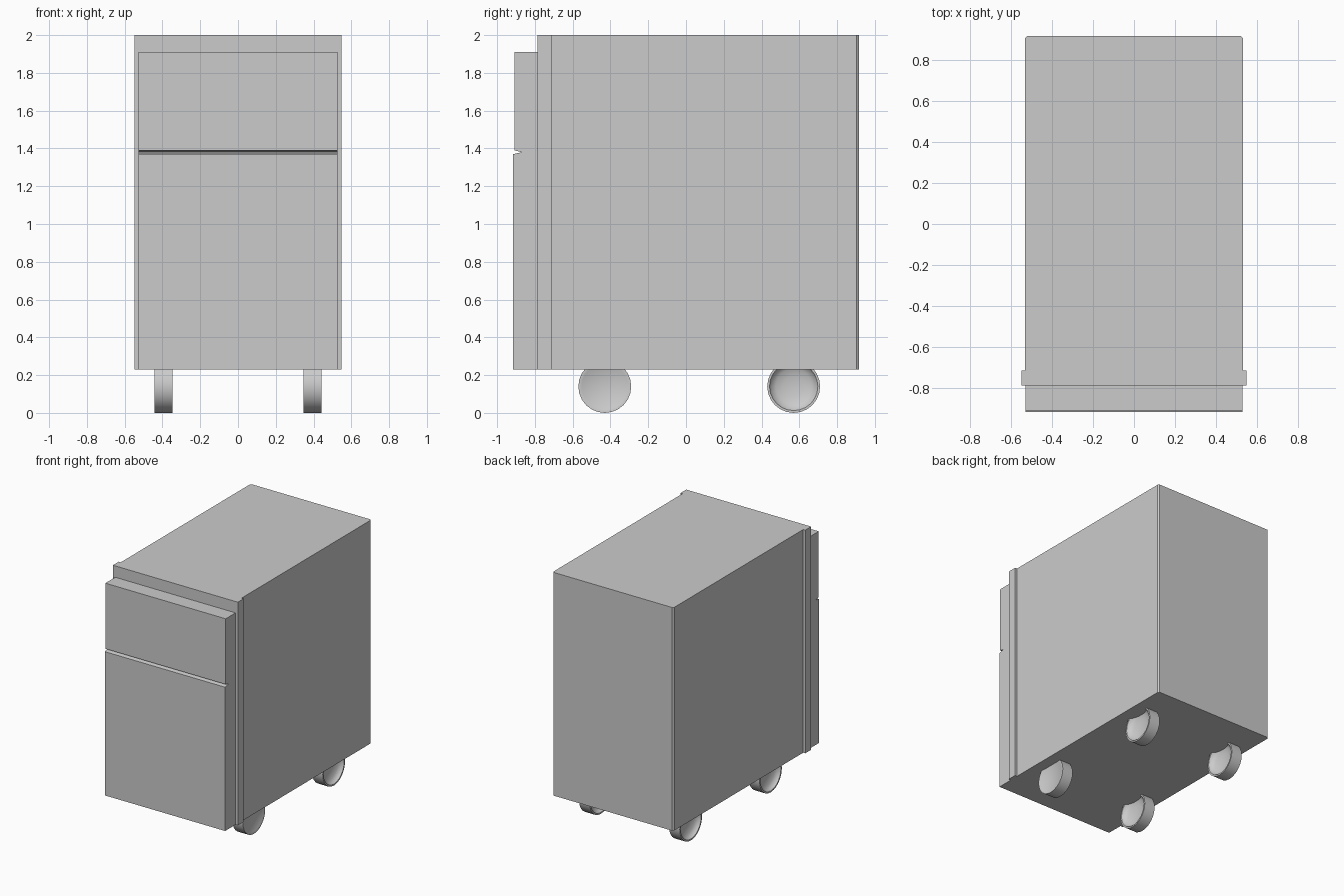
import bpy, bmesh, math

if "Cube" in bpy.data.objects:
    bpy.data.objects.remove(bpy.data.objects["Cube"])


def make_object(name, bm):
    bmesh.ops.recalc_face_normals(bm, faces=bm.faces)
    mesh = bpy.data.meshes.new(name)
    bm.to_mesh(mesh)
    bm.free()
    ob = bpy.data.objects.new(name, mesh)
    bpy.context.collection.objects.link(ob)
    return ob


def extrude(name, pts, direction):
    """Fill a closed outline and extrude it along a direction."""
    bm = bmesh.new()
    face = bm.faces.new([bm.verts.new(p) for p in pts])
    out = bmesh.ops.extrude_face_region(bm, geom=[face])
    verts = [v for v in out["geom"] if isinstance(v, bmesh.types.BMVert)]
    bmesh.ops.translate(bm, verts=verts, vec=direction)
    # extrusion keeps the starting face, so the solid is closed
    return make_object(name, bm)


def lathe_x(name, profile, center, sides=24):
    """Revolve (x, radius) points around the x axis."""
    bm = bmesh.new()
    rings = []
    for x, r in profile:
        if r == 0:
            rings.append([bm.verts.new((x, 0, 0))] * sides)
        else:
            rings.append([bm.verts.new((x, r * math.cos(2 * math.pi * i / sides),
                                        r * math.sin(2 * math.pi * i / sides)))
                          for i in range(sides)])
    for a, b in zip(rings, rings[1:]):
        for i in range(sides):
            j = (i + 1) % sides
            quad = list(dict.fromkeys((a[i], a[j], b[j], b[i])))
            bm.faces.new(quad)
    ob = make_object(name, bm)
    ob.location = center
    bpy.ops.object.select_all(action='DESELECT')
    bpy.context.view_layer.objects.active = ob
    ob.select_set(True)
    bpy.ops.object.shade_smooth_by_angle(angle=math.radians(40))
    return ob


BOTTOM, TOP = 0.23, 2.0

# cabinet shell: plan outline with wider front frame and chamfered rear corners
half = [(0.548, -0.785), (0.548, -0.712), (0.53, -0.712), (0.53, 0.903), (0.52, 0.915)]
plan = half + [(-x, y) for x, y in reversed(half)]
extrude("cabinet_body", [(x, y, BOTTOM) for x, y in plan], (0, 0, TOP - BOTTOM))

# drawer fronts: side profiles tapering into a narrow finger groove
W = 0.528
upper = [(-0.78, 1.91), (-0.908, 1.91), (-0.908, 1.39), (-0.87, 1.38), (-0.78, 1.38)]
lower = [(-0.78, 1.38), (-0.87, 1.38), (-0.915, 1.37), (-0.915, BOTTOM), (-0.78, BOTTOM)]
for name, prof in (("upper_drawer_front", upper), ("lower_drawer_front", lower)):
    extrude(name, [(-W, y, z) for y, z in prof], (2 * W, 0, 0))

# castor wheels: thin rims with dished hubs
R, RIM = 0.14, 0.128
dish = [(0.047, RIM), (0.03, 0.12), (0.015, 0.095), (0.005, 0.055), (0.002, 0)]
open_side = [(0.047, R)] + dish
flat_side = [(0.047, R), (0.047, 0.125), (0.045, 0.122), (0.045, 0)]
inner = [(-x, r) for x, r in reversed(open_side)]
for side, sx in (("left", -1), ("right", 1)):
    for end, y in (("front", -0.43), ("rear", 0.57)):
        capped = (side, end) == ("right", "front")
        lathe_x(f"{end}_{side}_wheel", inner + (flat_side if capped else open_side),
                (sx * 0.395, y, R))
